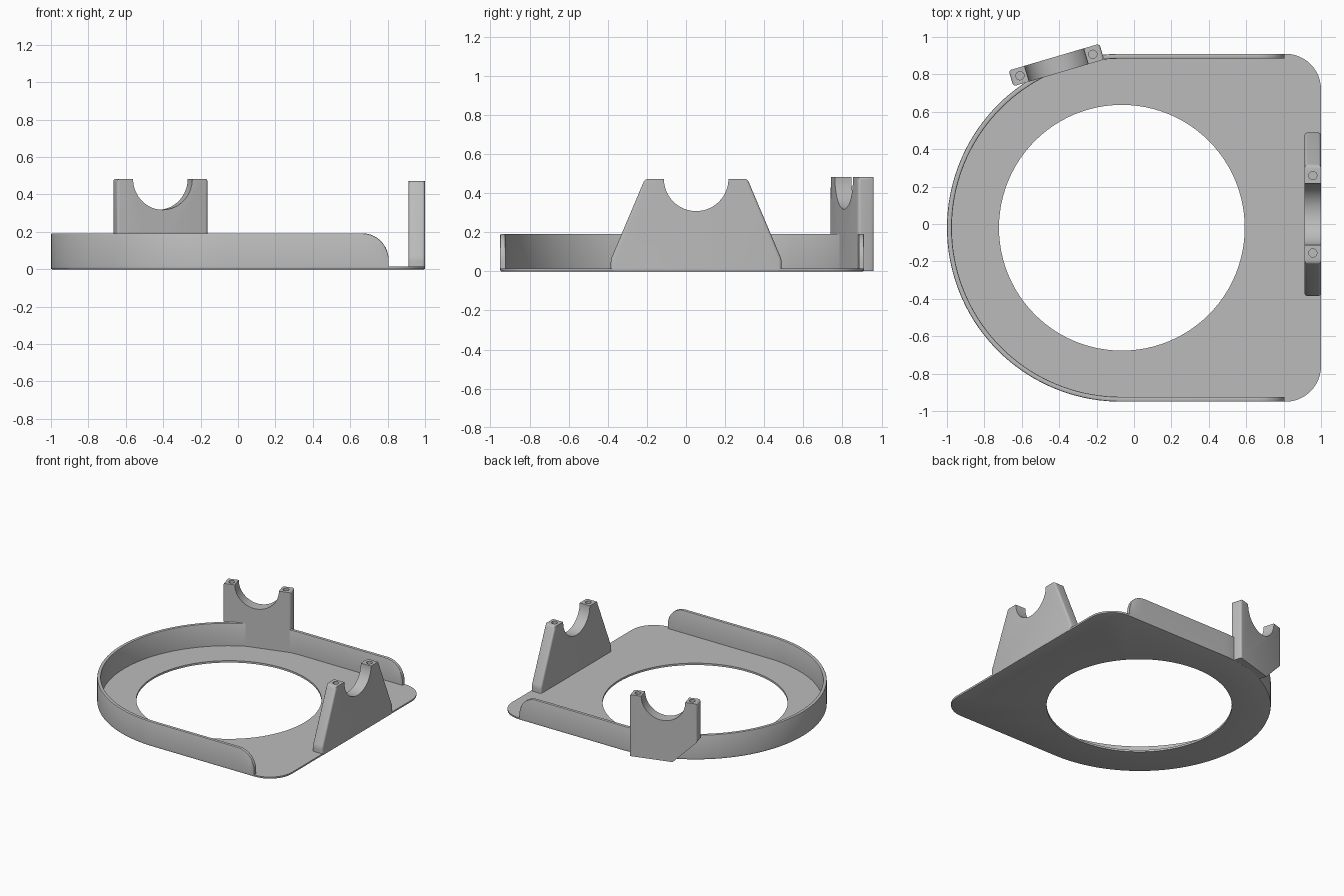
import bpy
import bmesh
from math import cos, sin, pi, radians, sqrt
from mathutils import Matrix, Vector

if "Cube" in bpy.data.objects:
    bpy.data.objects.remove(bpy.data.objects["Cube"])

CX, CY, R = -0.07, -0.02, 0.93      # round end of the tray
FLOOR, WALL_TOP, WALL = 0.015, 0.192, 0.026
WALL_END, END_R = 0.805, 0.14

grey = bpy.data.materials.new("plain grey")
grey.use_nodes = True
colour = (0.5, 0.5, 0.5, 1)
grey.diffuse_color = colour
grey.node_tree.nodes["Principled BSDF"].inputs["Base Color"].default_value = colour


def finish(name, bm, angle=35):
    bmesh.ops.recalc_face_normals(bm, faces=bm.faces)
    mesh = bpy.data.meshes.new(name)
    bm.to_mesh(mesh)
    bm.free()
    obj = bpy.data.objects.new(name, mesh)
    bpy.context.collection.objects.link(obj)
    mesh.materials.append(grey)
    activate(obj)
    bpy.ops.object.shade_smooth_by_angle(angle=radians(angle))
    return obj


def activate(obj):
    bpy.ops.object.select_all(action='DESELECT')
    obj.select_set(True)
    bpy.context.view_layer.objects.active = obj


def apply_modifier(obj, name):
    activate(obj)
    bpy.ops.object.modifier_apply(modifier=name)


def arc(cx, cy, r, start, end, steps):
    angles = [radians(start + (end - start) * i / steps) for i in range(steps + 1)]
    return [(cx + r * cos(a), cy + r * sin(a)) for a in angles]


def add_loop(bm, points, z):
    return [bm.verts.new((x, y, z)) for x, y in points]


def bridge(bm, a, b):
    for i in range(len(a)):
        j = (i + 1) % len(a)
        bm.faces.new((a[i], a[j], b[j], b[i]))


def cap(bm, *loops):
    edges = []
    for loop in loops:
        for i, v in enumerate(loop):
            w = loop[(i + 1) % len(loop)]
            edges.append(bm.edges.get((v, w)) or bm.edges.new((v, w)))
    bmesh.ops.triangle_fill(bm, edges=edges, use_beauty=True)


# Base plate: round on one side, square with soft corners on the other
def plate_outline(inset):
    corner = 0.19
    r = corner - inset
    return (arc(CX, CY, R - inset, 90, 270, 72)
            + arc(1 - corner, CY - R + corner, r, -90, 0, 12)
            + arc(1 - corner, CY + R - corner, r, 0, 90, 12))


bm = bmesh.new()
soft = 0.006
outer = [add_loop(bm, plate_outline(i), z)
         for i, z in ((soft, 0), (soft * 0.3, soft * 0.3), (0, soft), (0, FLOOR))]
for low, high in zip(outer, outer[1:]):
    bridge(bm, low, high)
hole = arc(CX + 0.005, CY, 0.657, 0, 360, 96)[:-1]
hole_low, hole_high = add_loop(bm, hole, 0), add_loop(bm, hole, FLOOR)
bridge(bm, hole_low, hole_high)
cap(bm, outer[0], hole_low)
cap(bm, outer[-1], hole_high)
finish("base_plate", bm)

# Rim wall: swept along the round side, its two ends rounded down to the floor
end_xs = [WALL_END - END_R + END_R * sin(radians(a)) for a in range(90, -1, -9)]


def wall_height(x):
    over = max(0, x - (WALL_END - END_R))
    return WALL_TOP - END_R + sqrt(max(0, END_R ** 2 - over ** 2))


stations = [(x, CY + R, 0, 1) for x in end_xs]
stations += [(x, y, (x - CX) / R, (y - CY) / R) for x, y in arc(CX, CY, R, 90, 270, 72)]
stations += [(x, CY - R, 0, -1) for x in reversed(end_xs)]
bm = bmesh.new()
rings = []
for x, y, nx, ny in stations:
    h = wall_height(x)
    c = 0.006
    section = ((0, FLOOR), (0, h - c), (c * 0.3, h - c * 0.3), (c, h),
               (WALL - c, h), (WALL - c * 0.3, h - c * 0.3), (WALL, h - c), (WALL, FLOOR))
    rings.append([bm.verts.new((x - nx * d, y - ny * d, z)) for d, z in section])
for a, b in zip(rings, rings[1:]):
    bridge(bm, a, b)
for ring in (rings[0], rings[-1]):
    bm.faces.new(ring)
finish("rim_wall", bm)


# Cradle brackets: upright plate with a half-round seat and two screw holes
def cradle(name, left, right, top, half_top, screw, location, turn):
    seat = [(u, z) for u, z in arc(0, top, 0.165, 0, -180, 32)]
    profile = left + [(-half_top, top)] + seat[::-1] + [(half_top, top)] + right
    half = 0.044
    bm = bmesh.new()
    front = [bm.verts.new((u, -half, z)) for u, z in profile]
    back = [bm.verts.new((u, half, z)) for u, z in profile]
    bridge(bm, front, back)
    bm.faces.new(front)
    bm.faces.new(back)
    # soften the outer ends
    ends = [e for e in bm.edges
            if all(abs(v.co.x) > half_top - 0.001 for v in e.verts)
            and max(v.co.z for v in e.verts) > 0.01
            and e.verts[0].co.x * e.verts[1].co.x > 0]
    bmesh.ops.bevel(bm, geom=ends, offset=0.016, segments=4, profile=0.5,
                    affect='EDGES', clamp_overlap=True)
    obj = finish(name, bm)
    # bore the screw holes
    cutter_bm = bmesh.new()
    for u in (-screw, screw):
        bmesh.ops.create_cone(cutter_bm, cap_ends=True, segments=24, radius1=0.022,
                              radius2=0.022, depth=0.16,
                              matrix=Matrix.Translation((u, 0, top)))
    cutter = finish(name + "_cutter", cutter_bm)
    cutter.hide_render = True
    mod = obj.modifiers.new("screw_holes", 'BOOLEAN')
    mod.operation = 'DIFFERENCE'
    mod.solver = 'EXACT'
    mod.object = cutter
    apply_modifier(obj, mod.name)
    bpy.data.objects.remove(cutter)
    activate(obj)
    bpy.ops.object.shade_smooth_by_angle(angle=radians(35))
    obj.location = Vector(location)
    obj.rotation_euler.z = radians(turn)
    return obj


cradle("side_cradle", [(-0.437, 0.002), (-0.437, 0.06)], [(0.437, 0.06), (0.437, 0.002)],
       0.473, 0.262, 0.207, (0.956, 0.052, 0), 90)
cradle("rear_cradle", [(-0.07, 0.002), (-0.253, 0.18)], [(0.253, 0.002)],
       0.483, 0.253, 0.203, (-0.415, 0.850, 0), 16.4)
